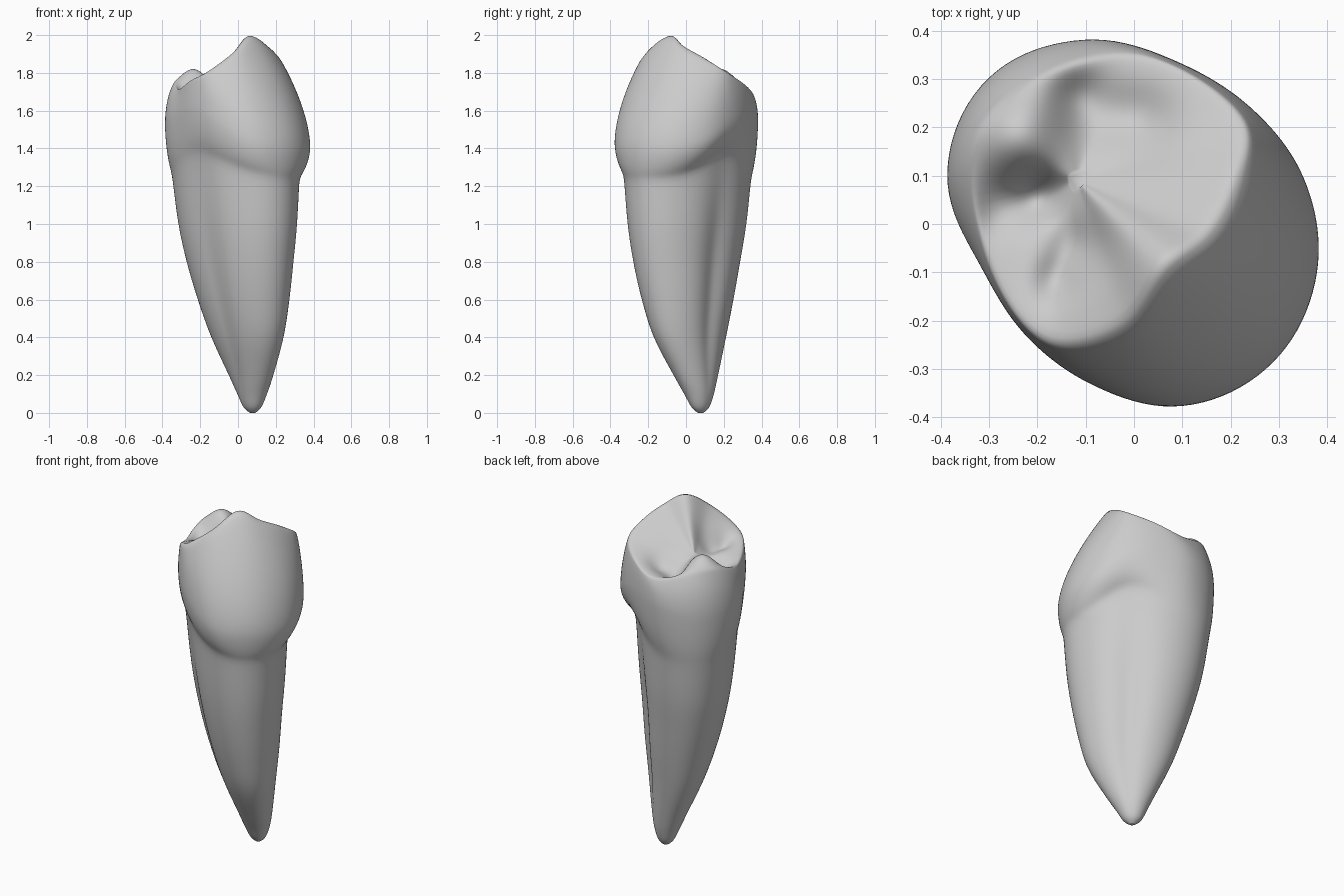
import bpy, bmesh
from math import sin, cos, tau, sqrt, exp, radians
from mathutils import Vector

if "Cube" in bpy.data.objects:
    bpy.data.objects.remove(bpy.data.objects["Cube"], do_unlink=True)

SIDES = 120


def spline(points, t, closed=False):
    """Smooth curve through points, t counted in points."""
    n = len(points)
    i = int(t) if closed else min(int(t), n - 2)
    f = t - i
    pick = (lambda k: points[k % n]) if closed else (lambda k: points[max(0, min(n - 1, k))])
    p0, p1, p2, p3 = (pick(i + k) for k in (-1, 0, 1, 2))
    return [b + f * (c - a + f * (2 * a - 5 * b + 4 * c - d + f * (3 * (b - c) + d - a))) / 2
            for a, b, c, d in zip(p0, p1, p2, p3)]


def bezier(a, b, c, t):
    return a * (1 - t) ** 2 + b * 2 * t * (1 - t) + c * t * t


def control(a, c, across, up):
    p = a.lerp(c, across)
    p.z = a.z + (c.z - a.z) * up
    return p


def bump(p, u, v, width):
    return exp(-((p.x - u) ** 2 + (p.y - v) ** 2) / (2 * width ** 2))


# Root sections: height, centre u and v, half widths along u and v
root_table = [
    (0.00, 0, .110, .012, .010), (.03, 0, .108, .050, .042),
    (.10, .004, .102, .085, .070), (.20, .012, .086, .134, .098),
    (.40, .021, .050, .225, .150), (.60, .015, .027, .283, .195),
    (.80, .005, .010, .330, .228), (1.0, -.005, .002, .367, .254),
    (1.24, -.014, -.003, .393, .272)]
# Widest line of the crown: radius and height, every 30 degrees from the outer side
equator_table = [
    (.408, 1.40), (.394, 1.40), (.366, 1.44), (.342, 1.54), (.348, 1.58), (.396, 1.54),
    (.428, 1.51), (.402, 1.53), (.330, 1.58), (.322, 1.61), (.344, 1.52), (.392, 1.42)]
# Rim of the chewing surface: u, v, height
rim_table = [
    (.110, -.02, 2.015), (.125, .10, 1.955), (.085, .22, 1.89), (.015, .31, 1.815),
    (-.14, .30, 1.745), (-.27, .225, 1.70), (-.36, .06, 1.75), (-.36, -.10, 1.77),
    (-.21, -.24, 1.715), (-.05, -.305, 1.765), (.065, -.29, 1.815), (.135, -.165, 1.92)]
# Pits and bumps of the chewing surface: u, v, width, height
relief = [(-.185, -.10, .038, -.07), (-.235, -.175, .04, -.04), (-.28, .11, .035, -.04),
          (-.23, .08, .045, -.04), (-.15, .16, .05, -.05), (-.05, -.12, .045, -.05),
          (-.03, -.20, .03, -.04), (-.30, -.03, .065, .065)]


def root_point(angle, t):
    z, cu, cv, a, b = spline(root_table, t)
    r = a * b / sqrt((b * cos(angle)) ** 2 + (a * sin(angle)) ** 2)
    # Long grooves down both narrow sides, and the neck line rising there
    depth, power = (.14, 4) if sin(angle) > 0 else (.10, 2)
    r *= 1 - depth * exp(-(cos(angle) / .38) ** 2) * sin(min(1, z / 1.3) * tau / 2)
    z += .13 * abs(sin(angle)) ** power * (z / 1.24) ** 4
    return Vector((cu + r * cos(angle), cv + r * sin(angle), z))


columns = []
centre = Vector((-.15, -.02, 1.75))
for k in range(SIDES):
    angle = tau * k / SIDES
    step = 12 * k / SIDES
    radius, height = spline(equator_table, step, True)
    equator = Vector((radius * cos(angle), radius * sin(angle), height))
    rim = Vector(spline(rim_table, step, True))
    last = len(root_table) - 1
    col = [root_point(angle, last * i / 48) for i in range(49)]
    # Bulge above the neck, then the wall up to the rim
    neck = col[-1]
    low = control(neck, equator, .9, .35)
    col += [bezier(neck, low, equator, i / 10) for i in range(1, 11)]
    # The outer wall slopes evenly, the others stand steeper
    steep = 1 - max(0, cos(angle))
    high = control(equator, rim, .04, .35 + .32 * steep)
    col += [bezier(equator, high, rim, i / 20) for i in range(1, 21)]
    # Chewing surface running in to the centre
    for i in range(1, 24):
        s = 1 - i / 24
        p = centre.lerp(rim, s)
        p.z += (1 - s ** 8) * sum(h * bump(p, u, v, w) for u, v, w, h in relief)
        col.append(p)
    columns.append(col)

bm = bmesh.new()
grid = [[bm.verts.new(p) for p in col] for col in columns]
for k in range(SIDES):
    a, b = grid[k], grid[(k + 1) % SIDES]
    for i in range(len(a) - 1):
        bm.faces.new((a[i], b[i], b[i + 1], a[i + 1]))
bm.faces.new([col[0] for col in reversed(grid)])
bm.faces.new([col[-1] for col in grid])
for _ in range(5):
    bmesh.ops.smooth_vert(bm, verts=bm.verts, factor=.5,
                          use_axis_x=True, use_axis_y=True, use_axis_z=True)

# Turn the outer side to the front corner and stand the tip on the ground
bottom = min(v.co.z for v in bm.verts)
for v in bm.verts:
    x, y, z = v.co
    v.co = ((x + y) / sqrt(2), (y - x) / sqrt(2), z - bottom)
bmesh.ops.recalc_face_normals(bm, faces=bm.faces)

mesh = bpy.data.meshes.new("tooth")
bm.to_mesh(mesh)
bm.free()
tooth = bpy.data.objects.new("tooth", mesh)
bpy.context.collection.objects.link(tooth)

# Plain grey surface
grey = bpy.data.materials.new("light grey")
grey.use_nodes = True
colour = (.6, .6, .6, 1)
grey.diffuse_color = colour
grey.node_tree.nodes["Principled BSDF"].inputs["Base Color"].default_value = colour
mesh.materials.append(grey)

bpy.context.view_layer.objects.active = tooth
tooth.select_set(True)
bpy.ops.object.shade_smooth_by_angle(angle=radians(60))
